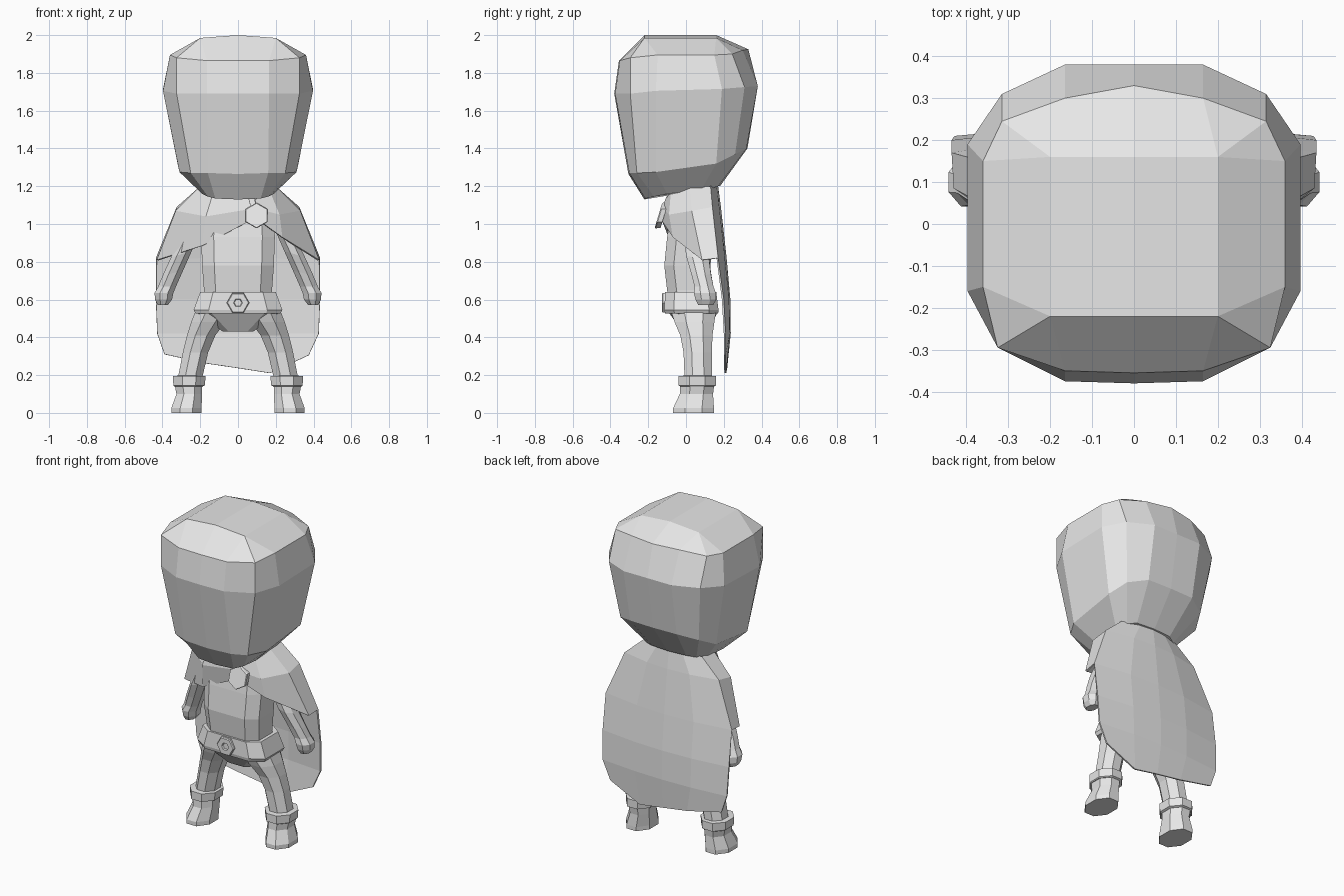
import bpy, bmesh, math

cube = bpy.data.objects.get("Cube")
if cube:
    bpy.data.objects.remove(cube, do_unlink=True)

grey = bpy.data.materials.new("plain grey")
grey.use_nodes = True
grey.diffuse_color = (0.8, 0.8, 0.8, 1)
grey.node_tree.nodes["Principled BSDF"].inputs["Base Color"].default_value = (0.8, 0.8, 0.8, 1)


def finish(bm, name):
    """Weld, fix normals and make a flat shaded object."""
    bmesh.ops.remove_doubles(bm, verts=bm.verts, dist=1e-5)
    bmesh.ops.recalc_face_normals(bm, faces=bm.faces)
    mesh = bpy.data.meshes.new(name)
    bm.to_mesh(mesh)
    bm.free()
    mesh.materials.append(grey)
    obj = bpy.data.objects.new(name, mesh)
    bpy.context.collection.objects.link(obj)
    return obj


def loft(name, rings, cap_end=True):
    """Skin closed rings that share a point count."""
    bm = bmesh.new()
    loops = [[bm.verts.new(p) for p in ring] for ring in rings]
    n = len(loops[0])
    for a, b in zip(loops, loops[1:]):
        for i in range(n):
            j = (i + 1) % n
            bm.faces.new((a[i], a[j], b[j], b[i]))
    bm.faces.new(loops[0][::-1])
    if cap_end:
        bm.faces.new(loops[-1])
    return finish(bm, name)


def whole(half):
    """Complete a half ring (front to back, ends on x = 0) by mirroring."""
    return half + [(-x, y, z) for x, y, z in half[-2:0:-1]]


def oval(cx, cy, z, rx, ry, n=8, slope=0.0):
    """Horizontal ring with a flat facing each axis; slope tips it along x."""
    k = 1 / math.cos(math.pi / n)
    pts = []
    for i in range(n):
        t = 2 * math.pi * (i + 0.5) / n
        dx = rx * k * math.cos(t)
        pts.append((cx + dx, cy + ry * k * math.sin(t), z + slope * dx))
    return pts


def pair(name, rings):
    """Left part from its rings, and its mirrored right twin."""
    loft("left_" + name, rings)
    loft("right_" + name, [[(-x, y, z) for x, y, z in r] for r in rings])


# Head: faceted half rings from chin to crown, closing on a short ridge
f, b = (0.2, -0.22, 1.985), (0.2, 0.16, 1.985)
rf, rb = (0, -0.22, 2.0), (0, 0.16, 2.0)
head = [
    [(0, -.22, 1.13), (.12, -.215, 1.135), (.16, -.17, 1.145), (.19, -.1, 1.16),
     (.2, .08, 1.18), (.17, .14, 1.19), (.12, .17, 1.2), (0, .18, 1.2)],
    [(0, -.305, 1.265), (.16, -.3, 1.27), (.25, -.26, 1.27), (.31, -.16, 1.275),
     (.32, .16, 1.32), (.27, .26, 1.37), (.16, .32, 1.4), (0, .325, 1.4)],
    [(0, -.38, 1.69), (.165, -.375, 1.69), (.325, -.295, 1.69), (.397, -.16, 1.705),
     (.397, .19, 1.715), (.315, .31, 1.725), (.165, .38, 1.73), (0, .38, 1.73)],
    [(0, -.355, 1.865), (.165, -.35, 1.865), (.325, -.295, 1.88), (.36, -.15, 1.895),
     (.36, .15, 1.895), (.315, .245, 1.9), (.165, .3, 1.92), (0, .33, 1.925)],
    [rf, f, f, f, b, b, b, rb],
    [rf, rf, rf, rf, rb, rb, rb, rb],
]
loft("head", [whole(r) for r in head], cap_end=False)


def body_ring(z, w, yf, yb):
    """Chamfered trunk cross-section."""
    ch = 0.05
    return whole([(0, yf, z), (w * .66, yf, z), (w, yf + ch, z),
                  (w, yb - ch, z), (w * .66, yb, z), (0, yb, z)])


# Torso and neck
loft("torso", [body_ring(.58, .18, -.09, .14), body_ring(.65, .18, -.1, .13),
               body_ring(.78, .19, -.115, .13), body_ring(.93, .195, -.1, .14),
               body_ring(1.06, .19, -.08, .14), body_ring(1.15, .12, -.06, .13),
               body_ring(1.22, .1, -.05, .12)])

# Belt and hips
loft("belt", [body_ring(.525, .225, -.11, .17), body_ring(.545, .235, -.115, .172),
              body_ring(.64, .2, -.11, .16)])
loft("hips", [whole([(0, -.02, .43), (.05, -.02, .43), (.08, 0, .43),
                     (.08, .1, .43), (.05, .12, .43), (0, .12, .43)]),
              body_ring(.53, .215, -.09, .165)])

# Legs spread outwards into the boots
pair("leg", [oval(.125, .04, .54, .1, .12), oval(.158, .045, .48, .09, .105),
             oval(.195, .055, .41, .075, .085), oval(.225, .062, .32, .067, .075),
             oval(.257, .065, .17, .064, .072)])

# Boots and turned-over cuffs
pair("boot", [oval(.273, .04, 0, .08, .108), oval(.273, .04, .025, .08, .108),
              oval(.258, .055, .1, .068, .088), oval(.262, .06, .15, .073, .09)])
pair("boot_cuff", [oval(.262, .06, .14, .075, .09), oval(.259, .06, .145, .083, .1),
                   oval(.258, .06, .195, .087, .1), oval(.258, .06, .197, .06, .07)])

# Arms with mitten hands
pair("arm", [oval(.2, .06, 1.06, .05, .06, 8, -.4), oval(.245, .055, .96, .055, .065, 8, -.4),
             oval(.3, .06, .84, .055, .06, 8, -.3), oval(.345, .08, .74, .053, .052, 8, -.2),
             oval(.375, .095, .67, .047, .05), oval(.392, .1, .635, .05, .058),
             oval(.394, .105, .6, .045, .055), oval(.398, .105, .572, .027, .04)])

# Cape: a back sheet with one flap over each shoulder
cape_bm = bmesh.new()


def sheet(rows):
    """Add a grid of quads to the cape."""
    grid = [[cape_bm.verts.new(p) for p in row] for row in rows]
    for r, s in zip(grid, grid[1:]):
        for i in range(len(r) - 1):
            cape_bm.faces.new((r[i], r[i + 1], s[i + 1], s[i]))


cols = (-1, -.45, 0, .45, 1)
back_rows = [(1.2, .2, .17, .13), (1.09, .325, .185, .14), (.82, .435, .215, .17),
             (.6, .435, .235, .2), (.42, .428, .237, .21)]     # z, half width, y mid, y edge
back = [[(w * c, ym + (ye - ym) * c * c, z) for c in cols] for z, w, ym, ye in back_rows]
back.append([(-.39, .21, .31), (-.16, .218, .26), (.01, .218, .235),
             (.17, .213, .21), (.375, .21, .305)])
sheet(back)

# Shoulder flaps meet at the off-centre clasp
right_front = [(-.13, -.09, 1.17), (-.17, -.11, 1.04), (-.19, -.075, .885)]
right_clasp = [(.06, -.11, 1.13), (.07, -.125, 1.08), (.08, -.13, 1.025)]
left_front = [(.17, -.08, 1.17), (.22, -.09, 1.05), (.235, -.07, .93)]
left_clasp = [(.09, -.11, 1.13), (.1, -.125, 1.08), (.11, -.13, 1.02)]
for s, col, front, clasp in ((-1, 0, right_front, right_clasp), (1, -1, left_front, left_clasp)):
    edge = [row[col] for row in back[:3]]
    side = [(s * .21, .02, 1.19), (s * .33, .03, 1.07), (s * .43, .085, .81)]
    sheet(list(zip(edge, side, front, clasp)))
cape = finish(cape_bm, "cape")
solid = cape.modifiers.new("thickness", "SOLIDIFY")
solid.thickness = 0.01
solid.offset = -1


def hexagon(cx, cz, y, r, turn=0.0, lean=0.0):
    """Six-sided ring facing the front; lean tips its top backwards."""
    pts = []
    for i in range(6):
        t = math.radians(60 * i + turn)
        dz = r * math.sin(t)
        pts.append((cx + r * math.cos(t), y + lean * dz, cz + dz))
    return pts


# Cape clasp
loft("cape_clasp", [hexagon(.098, 1.045, y, r, 30, .3)
                    for y, r in ((-.115, .066), (-.14, .068), (-.146, .064))])

# Belt buckle with a recessed centre
loft("belt_buckle", [hexagon(0, .583, y, r) for y, r in
                     ((-.1, .06), (-.122, .06), (-.128, .055), (-.128, .024), (-.118, .02))])
